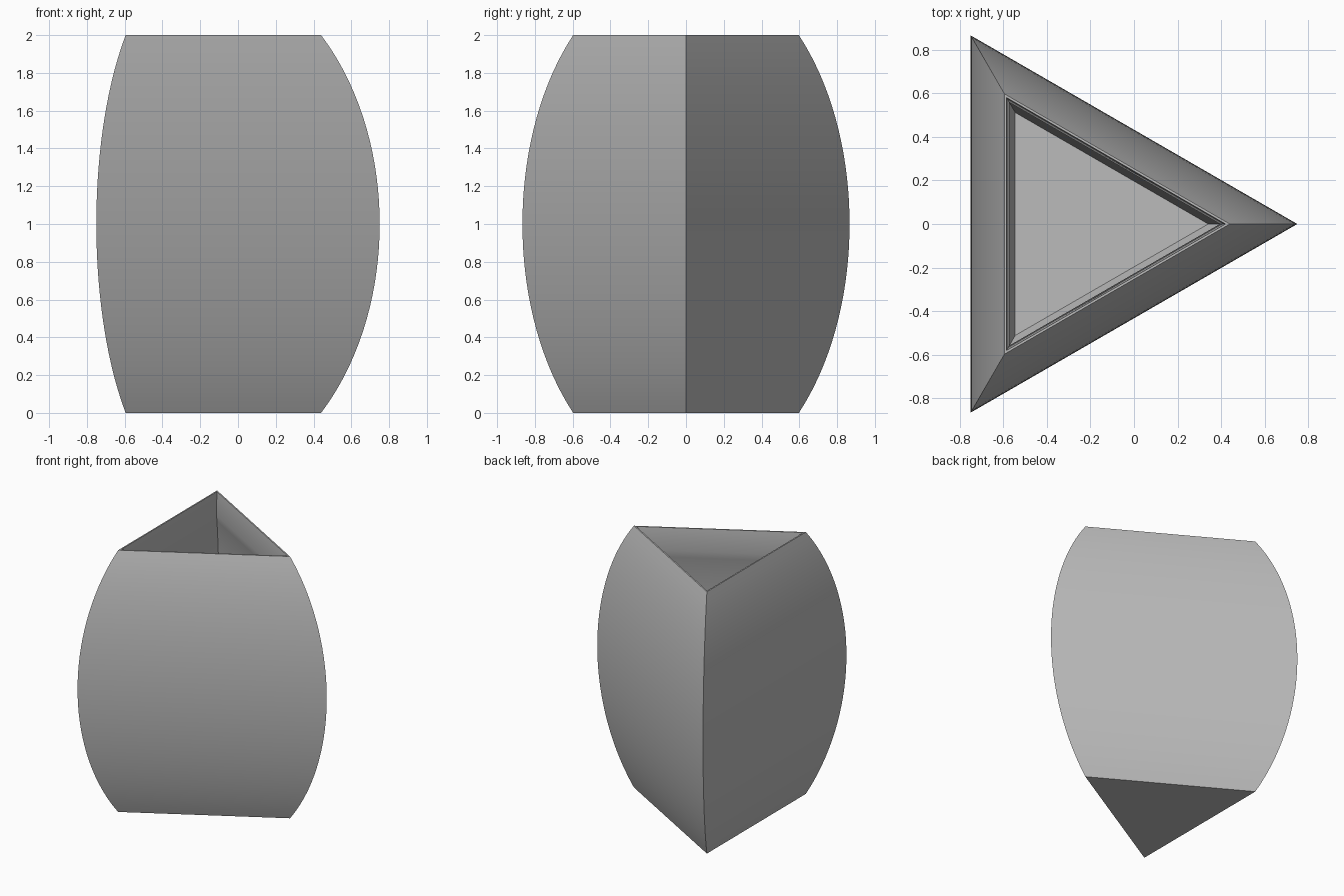
import bpy
import bmesh
import math

default_cube = bpy.data.objects.get("Cube")
if default_cube:
    bpy.data.objects.remove(default_cube, do_unlink=True)

CENTRE_X = -0.25      # centroid of the three-sided section
END_RADIUS = 0.69     # corner radius at base and rim; the belly radius is one
WALL = 0.155          # corner inset of the inner wall
FLOOR = 0.08
COLLAR = 1.83         # height where the inner collar meets the bulging wall
STEPS = 32


def outer_radius(z):
    """Elliptical barrel profile."""
    return math.sqrt(1 - (1 - END_RADIUS ** 2) * (z - 1) ** 2)


def heights(low, high, steps):
    return [low + (high - low) * i / steps for i in range(steps + 1)]


def add_ring(bm, radius, z):
    ring = []
    for corner in range(3):
        angle = corner * math.tau / 3
        ring.append(bm.verts.new((CENTRE_X + radius * math.cos(angle),
                                  radius * math.sin(angle), z)))
    return ring


# Single clay colour
clay = bpy.data.materials.new("plain grey")
clay.use_nodes = True
grey = (0.5, 0.5, 0.5, 1)
clay.diffuse_color = grey
clay.node_tree.nodes["Principled BSDF"].inputs["Base Color"].default_value = grey

# Outer wall going up, thin rim, collar, then inner wall going down to the floor
profile = [(outer_radius(z), z) for z in heights(0, 2, STEPS)]
profile.append((END_RADIUS - 0.02, 2))
profile += [(outer_radius(z) - WALL, z)
            for z in reversed(heights(FLOOR, COLLAR, STEPS))]

bm = bmesh.new()
rings = [add_ring(bm, r, z) for r, z in profile]
for low, high in zip(rings, rings[1:]):
    for i in range(3):
        j = (i + 1) % 3
        bm.faces.new((low[i], low[j], high[j], high[i]))

# Closed underside and inner floor
bm.faces.new(reversed(rings[0]))
bm.faces.new(rings[-1])
bmesh.ops.recalc_face_normals(bm, faces=bm.faces[:])

mesh = bpy.data.meshes.new("triangular_vase")
bm.to_mesh(mesh)
bm.free()
mesh.materials.append(clay)
vase = bpy.data.objects.new("triangular_vase", mesh)
bpy.context.collection.objects.link(vase)

# Smooth barrel faces with crisp corners and rim
bpy.ops.object.select_all(action="DESELECT")
vase.select_set(True)
bpy.context.view_layer.objects.active = vase
bpy.ops.object.shade_smooth_by_angle(angle=math.radians(35))
